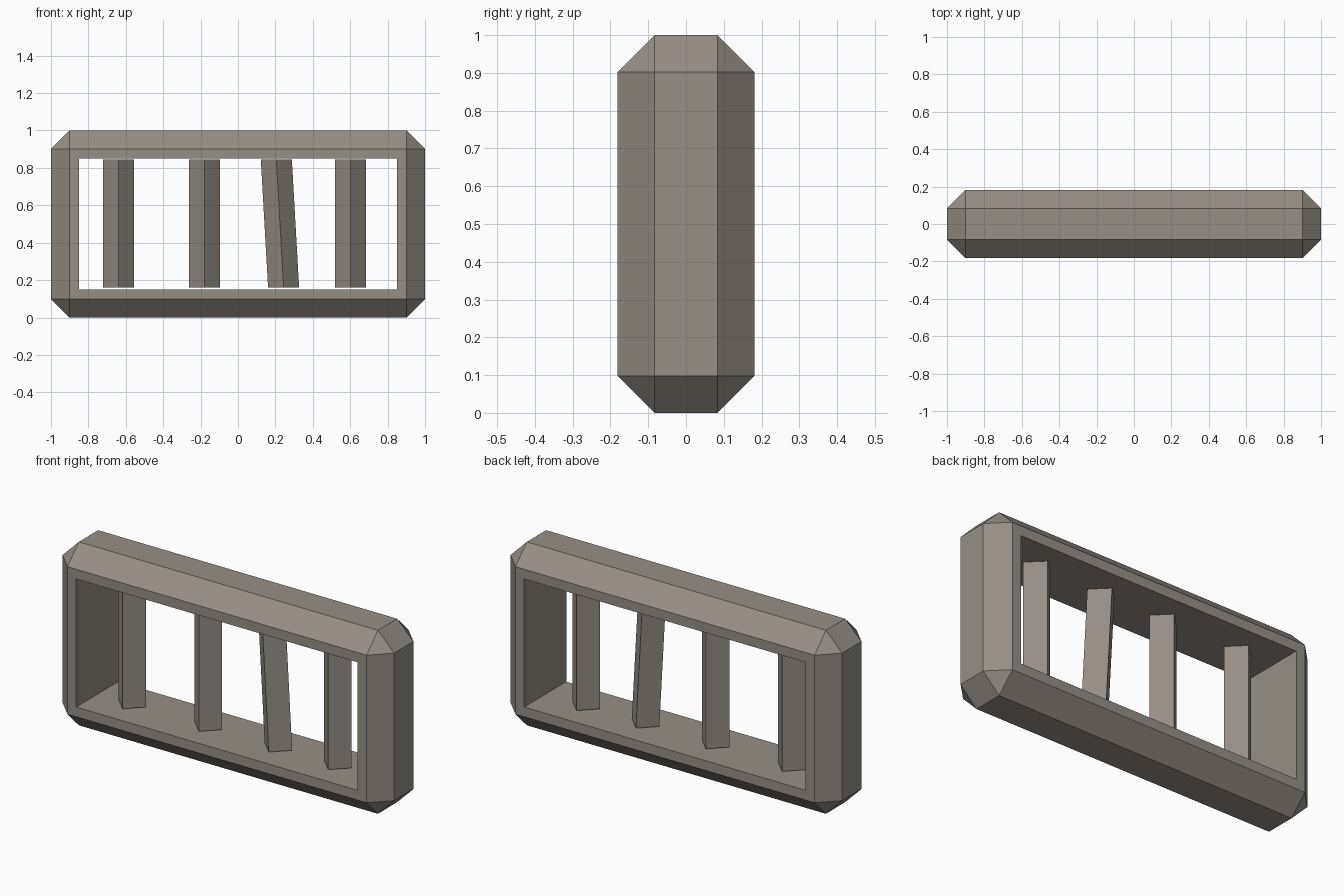
import bpy, bmesh, math
from mathutils import Matrix, Vector

if "Cube" in bpy.data.objects:
    bpy.data.objects.remove(bpy.data.objects["Cube"])

stone = bpy.data.materials.new("warm grey stone")
stone.diffuse_color = (0.31, 0.272, 0.235, 1)
stone.use_nodes = True
stone.node_tree.nodes["Principled BSDF"].inputs["Base Color"].default_value = stone.diffuse_color


def finish(name, bm):
    bmesh.ops.recalc_face_normals(bm, faces=bm.faces[:])
    mesh = bpy.data.meshes.new(name)
    bm.to_mesh(mesh)
    bm.free()
    mesh.materials.append(stone)
    obj = bpy.data.objects.new(name, mesh)
    bpy.context.collection.objects.link(obj)
    return obj


# Window frame: chamfered block with a rectangular opening through it
bm = bmesh.new()
bmesh.ops.create_cube(bm, size=1, matrix=Matrix.Translation((0, 0, 0.5))
                      @ Matrix.Diagonal((2, 0.362, 1, 1)))
bmesh.ops.bevel(bm, geom=bm.edges[:], offset=0.098, offset_type='OFFSET',
                segments=1, profile=0.5, affect='EDGES')
# offset is measured along the faces, so the flats end 0.098 from each edge
bm.normal_update()
panels = [f for f in bm.faces if abs(f.normal.y) > 0.99]
bmesh.ops.inset_individual(bm, faces=panels, thickness=0.075)
rims = [e for f in panels for e in f.edges]
bmesh.ops.delete(bm, geom=panels, context='FACES_ONLY')
bmesh.ops.bridge_loops(bm, edges=rims)
finish("window_frame", bm)


# Square bars set corner-on; their ends sink into the frame
def bar(name, x_bottom, x_top, half=0.083, z0=0.16, z1=0.845):
    bm = bmesh.new()
    rings = []
    for z in (z0, z1):
        x = x_bottom + (x_top - x_bottom) * (z - 0.173) / 0.654
        rings.append([bm.verts.new((x + half * math.cos(i * math.pi / 2),
                                    half * math.sin(i * math.pi / 2), z))
                      for i in range(4)])
    low, high = rings
    for i in range(4):
        j = (i + 1) % 4
        bm.faces.new((low[i], low[j], high[j], high[i]))
    bm.faces.new(low[::-1])
    bm.faces.new(high)
    finish(name, bm)


# The third bar leans
for n, (xb, xt) in enumerate([(-0.638, -0.638), (-0.178, -0.178),
                              (0.243, 0.206), (0.602, 0.602)], 1):
    bar(f"window_bar_{n}", xb, xt)
